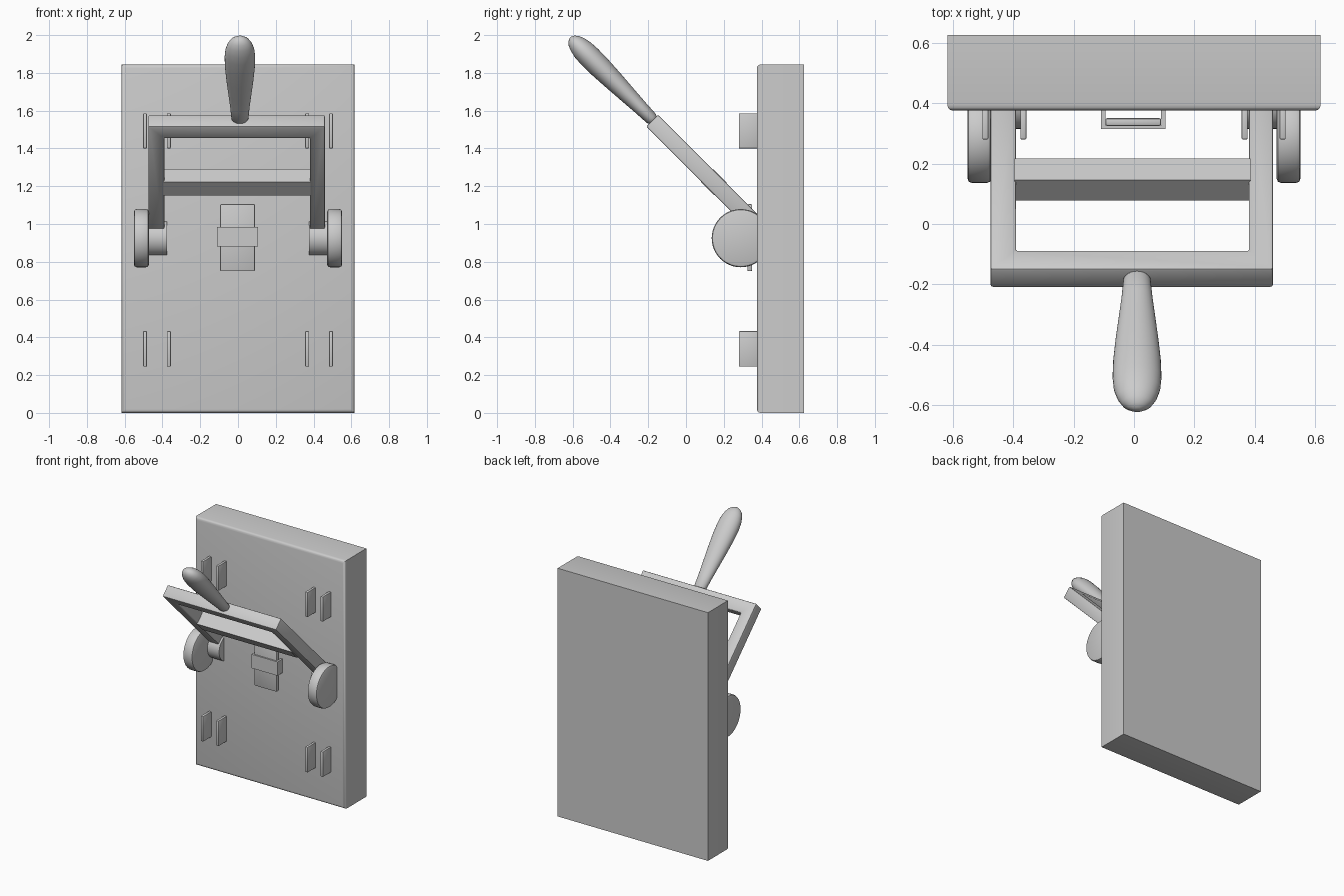
import bpy, bmesh, math
from mathutils import Matrix, Vector

if "Cube" in bpy.data.objects:
    bpy.data.objects.remove(bpy.data.objects["Cube"])

grey = bpy.data.materials.new("plain grey")
grey.diffuse_color = (0.6, 0.6, 0.6, 1)
grey.use_nodes = True
grey.node_tree.nodes["Principled BSDF"].inputs["Base Color"].default_value = grey.diffuse_color


def finish(name, bm, matrix=None, bevel=0.0, segments=2, smooth=True):
    bmesh.ops.recalc_face_normals(bm, faces=bm.faces)
    if bevel:
        sharp = [e for e in bm.edges if e.calc_face_angle(0) > math.radians(40)]
        bmesh.ops.bevel(bm, geom=sharp, offset=bevel, segments=segments,
                        profile=0.5, affect='EDGES')
    if matrix:
        bm.transform(matrix)
    mesh = bpy.data.meshes.new(name)
    bm.to_mesh(mesh)
    bm.free()
    ob = bpy.data.objects.new(name, mesh)
    bpy.context.collection.objects.link(ob)
    mesh.materials.append(grey)
    if smooth:
        bpy.ops.object.select_all(action='DESELECT')
        ob.select_set(True)
        bpy.context.view_layer.objects.active = ob
        bpy.ops.object.shade_smooth_by_angle(angle=math.radians(35))
    return ob


def box_mesh(lo, hi):
    bm = bmesh.new()
    bmesh.ops.create_cube(bm, size=1)
    for v in bm.verts:
        v.co = Vector([lo[i] + (v.co[i] + 0.5) * (hi[i] - lo[i]) for i in range(3)])
    return bm


def box(name, lo, hi, **kw):
    return finish(name, box_mesh(lo, hi), **kw)


def x_cylinder(name, x0, x1, y, z, r, bevel):
    bm = bmesh.new()
    bmesh.ops.create_cone(bm, cap_ends=True, segments=48, radius1=r, radius2=r,
                          depth=x1 - x0)
    m = Matrix.Translation(((x0 + x1) / 2, y, z)) @ Matrix.Rotation(math.pi / 2, 4, 'Y')
    return finish(name, bm, matrix=m, bevel=bevel)


# wall board, rounded only round its front face
bm = box_mesh((-0.618, 0.375, 0), (0.618, 0.625, 1.845))
front = [e for e in bm.edges if all(v.co.y < 0.4 for v in e.verts)]
bmesh.ops.bevel(bm, geom=front, offset=0.02, segments=3, profile=0.5, affect='EDGES')
finish("board", bm)

# four pairs of thin contact clips
for row, (z0, z1) in {"lower": (0.245, 0.433), "upper": (1.4, 1.585)}.items():
    for x in (-0.492, -0.366, 0.366, 0.492):
        box(row + "_clip", (x - 0.01, 0.28, z0), (x + 0.01, 0.385, z1), bevel=0.004)

# pivot discs and hubs on both sides
for side, s in (("left", -1), ("right", 1)):
    x0, x1 = sorted((s * 0.472, s * 0.551))
    x_cylinder(side + "_pivot_disc", x0, x1, 0.29, 0.925, 0.154, 0.014)
    x0, x1 = sorted((s * 0.376, s * 0.48))
    x_cylinder(side + "_hub", x0, x1, 0.41, 0.925, 0.095, 0.0)

# tilted lever space: local y runs down the arms, z is the frame thickness
tilt = Matrix.Translation((0, -0.18, 1.5475)) @ Matrix.Rotation(-math.pi / 4, 4, 'X')

# U-shaped lever frame
outline = [(-0.475, 0), (0.46, 0), (0.46, 0.794), (0.38, 0.794),
           (0.38, 0.09), (-0.39, 0.09), (-0.39, 0.794), (-0.475, 0.794)]
bm = bmesh.new()
face = bm.faces.new([bm.verts.new((x, y, -0.044)) for x, y in outline])
ext = bmesh.ops.extrude_face_region(bm, geom=[face])
bmesh.ops.translate(bm, vec=(0, 0, 0.088),
                    verts=[v for v in ext["geom"] if isinstance(v, bmesh.types.BMVert)])
finish("lever_frame", bm, matrix=tilt, bevel=0.008)

# cross bar between the arms
box("cross_bar", (-0.395, 0.412, -0.048), (0.385, 0.512, 0.048), matrix=tilt)

# handle: oval grip swelling toward its rounded end
profile = [(0, 0.02), (0.006, 0.036), (0.02, 0.045), (0.1, 0.051), (0.2, 0.061),
           (0.3, 0.071), (0.4, 0.079), (0.48, 0.081), (0.53, 0.077), (0.57, 0.066),
           (0.6, 0.05), (0.617, 0.03), (0.625, 0.01)]
bm = bmesh.new()
n = 32
rings = []
for t, r in profile:
    ring = []
    for i in range(n):
        a = 2 * math.pi * i / n
        ring.append(bm.verts.new((0.01 + r * math.cos(a), -t, 0.75 * r * math.sin(a))))
    rings.append(ring)
for a, b in zip(rings, rings[1:]):
    for i in range(n):
        j = (i + 1) % n
        bm.faces.new((a[i], a[j], b[j], b[i]))
bm.faces.new(rings[0])
bm.faces.new(rings[-1])
finish("handle", bm, matrix=Matrix.Translation((0, 0.01, -0.0025)) @ tilt)

# latch: sliding tongue held by a hollow band
box("latch_tongue", (-0.095, 0.325, 0.75), (0.09, 0.35, 1.105), bevel=0.006)
box("latch_band_front", (-0.11, 0.314, 0.88), (0.105, 0.326, 0.983))
for x in (-0.11, 0.09):
    box("latch_band_side", (x, 0.314, 0.88), (x + 0.015, 0.38, 0.983))
